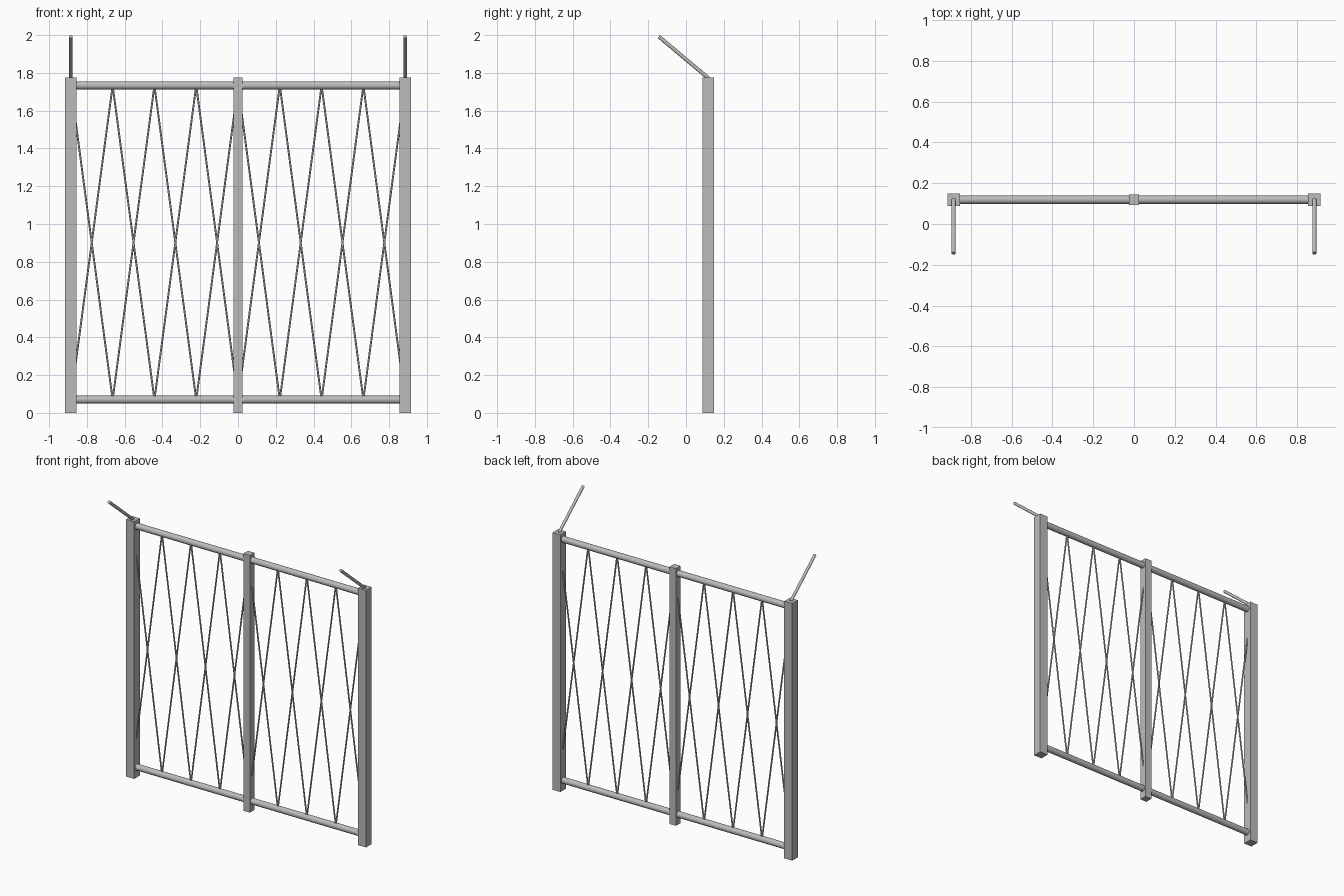
import bpy
import math
from mathutils import Vector

if "Cube" in bpy.data.objects:
    bpy.data.objects.remove(bpy.data.objects["Cube"])

Y = 0.119          # depth of the fence plane
POST_TOP = 1.775
RAIL_Z = (0.07, 1.733)
HALF = 0.885       # centre of the end posts
BAYS = 8

grey = bpy.data.materials.new("steel grey")
grey.diffuse_color = (0.5, 0.5, 0.5, 1)
grey.use_nodes = True
grey.node_tree.nodes["Principled BSDF"].inputs["Base Color"].default_value = grey.diffuse_color


def finish(name, smooth):
    ob = bpy.context.object
    ob.name = name
    ob.data.materials.append(grey)
    if smooth == "all":
        bpy.ops.object.shade_smooth()
    elif smooth == "angle":
        bpy.ops.object.shade_smooth_by_angle(angle=math.radians(50))
    return ob


def post(name, x, width):
    bpy.ops.mesh.primitive_cube_add(size=1, location=(x, Y, POST_TOP / 2))
    bpy.context.object.scale = (width, width, POST_TOP)
    bpy.ops.object.transform_apply(location=False, rotation=False, scale=True)
    return finish(name, None)


def rod(name, a, b, radius, sides):
    a, b = Vector(a), Vector(b)
    d = b - a
    bpy.ops.mesh.primitive_cylinder_add(vertices=sides, radius=radius, depth=d.length,
                                        location=(a + b) / 2)
    bpy.context.object.rotation_euler = d.to_track_quat('Z', 'Y').to_euler()
    return finish(name, "angle")


# Upright posts
post("left_post", -HALF, 0.061)
post("right_post", HALF, 0.061)
post("middle_post", 0, 0.05)

# Horizontal rails
for name, z in zip(("bottom_rail", "top_rail"), RAIL_Z):
    rod(name, (-HALF, Y, z), (HALF, Y, z), 0.021, 24)

# Slanted arms leaning forward from the end posts
for name, x in (("left_arm", -HALF), ("right_arm", HALF)):
    rod(name, (x, Y, 1.772), (x, -0.1436, 1.992), 0.01, 16)

# Crossed wires, one pair per bay
step = 2 * HALF / BAYS
for i in range(BAYS):
    x0 = -HALF + i * step
    x1 = x0 + step
    rod(f"wire_up_{i}", (x0, Y, RAIL_Z[0]), (x1, Y, RAIL_Z[1]), 0.005, 10)
    rod(f"wire_down_{i}", (x0, Y, RAIL_Z[1]), (x1, Y, RAIL_Z[0]), 0.005, 10)
